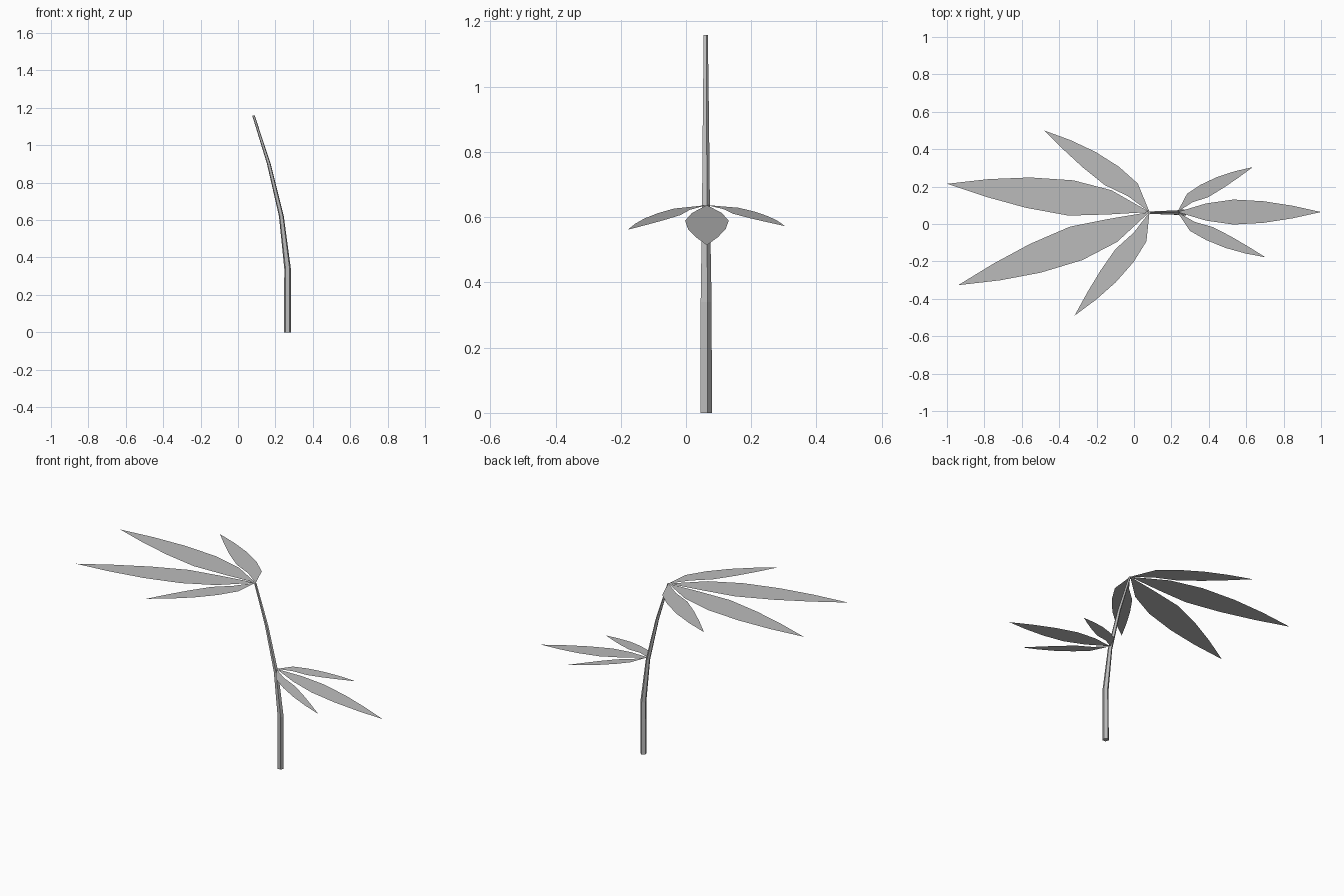
import bpy
from math import sin, cos, radians
from mathutils import Vector

cube = bpy.data.objects.get("Cube")
if cube:
    bpy.data.objects.remove(cube, do_unlink=True)

grey = bpy.data.materials.new("plain_grey")
grey.use_nodes = True
grey_value = (0.5, 0.5, 0.5, 1)
grey.diffuse_color = grey_value
grey.node_tree.nodes["Principled BSDF"].inputs["Base Color"].default_value = grey_value


def make_object(name, verts, faces):
    mesh = bpy.data.meshes.new(name)
    mesh.from_pydata(verts, [], faces)
    mesh.materials.append(grey)
    mesh.update()
    obj = bpy.data.objects.new(name, mesh)
    bpy.context.collection.objects.link(obj)
    return obj


# Stem: tapering five-sided tube that leans toward -x; (x, z, radius)
STEM_Y = 0.06
SIDES = 5
stem_path = [(0.265, 0, 0.0195), (0.265, 0.34, 0.0185), (0.232, 0.62, 0.0135),
             (0.165, 0.9, 0.0105), (0.083, 1.158, 0.007)]
verts, faces = [], []
for x, z, radius in stem_path:
    for side in range(SIDES):
        angle = radians(90 + side * 360 / SIDES)
        verts.append((x + radius * cos(angle), STEM_Y + radius * sin(angle), z))
for ring in range(len(stem_path) - 1):
    for side in range(SIDES):
        a = ring * SIDES + side
        b = ring * SIDES + (side + 1) % SIDES
        faces.append((a, b, b + SIDES, a + SIDES))
faces.append(tuple(reversed(range(SIDES))))
faces.append(tuple(range(len(verts) - SIDES, len(verts))))
make_object("stem", verts, faces)

# Shared leaf shape: (distance along, half width, sideways bow)
LEAF_PROFILE = [(0.2, 0.06, 1), (0.39, 0.087, 0.75), (0.6, 0.075, 0.6), (0.8, 0.044, 0.35)]


def make_leaf(name, base, tip, width, bow, slope):
    """Flat pointed blade; positive bow curves it to the left of its direction."""
    start = Vector(base)
    axis = Vector((tip[0] - start.x, tip[1] - start.y, 0))
    across = Vector((-axis.y, axis.x, 0))
    left = [start + axis * t + across * (bow * b + width * w) for t, w, b in LEAF_PROFILE]
    right = [start + axis * t + across * (bow * b - width * w) for t, w, b in LEAF_PROFILE]
    outline = [start] + right + [start + axis] + left[::-1]
    for point in outline[1:]:
        point.z = start.z + slope * (point.x - start.x)
    make_object(name, outline, [tuple(range(len(outline)))])


# Upper leaves: level fan at the stem tip
top_base = (0.083, 0.064, 1.158)
make_leaf("upper_leaf_back", top_base, (-0.48, 0.5), 1, -0.055, 0)
make_leaf("upper_leaf_mid_back", top_base, (-1, 0.215), 1, -0.02, 0)
make_leaf("upper_leaf_mid_front", top_base, (-0.94, -0.327), 1, 0.02, 0)
make_leaf("upper_leaf_front", top_base, (-0.318, -0.49), 1, 0.055, 0)

# Lower leaves: smaller fan sloping down toward +x
low_base = (0.232, 0.064, 0.637)
make_leaf("lower_leaf_back", low_base, (0.635, 0.304), 0.95, 0.065, -0.16)
make_leaf("lower_leaf_mid", low_base, (1, 0.064), 1, 0, -0.16)
make_leaf("lower_leaf_front", low_base, (0.703, -0.178), 0.85, -0.06, -0.16)
